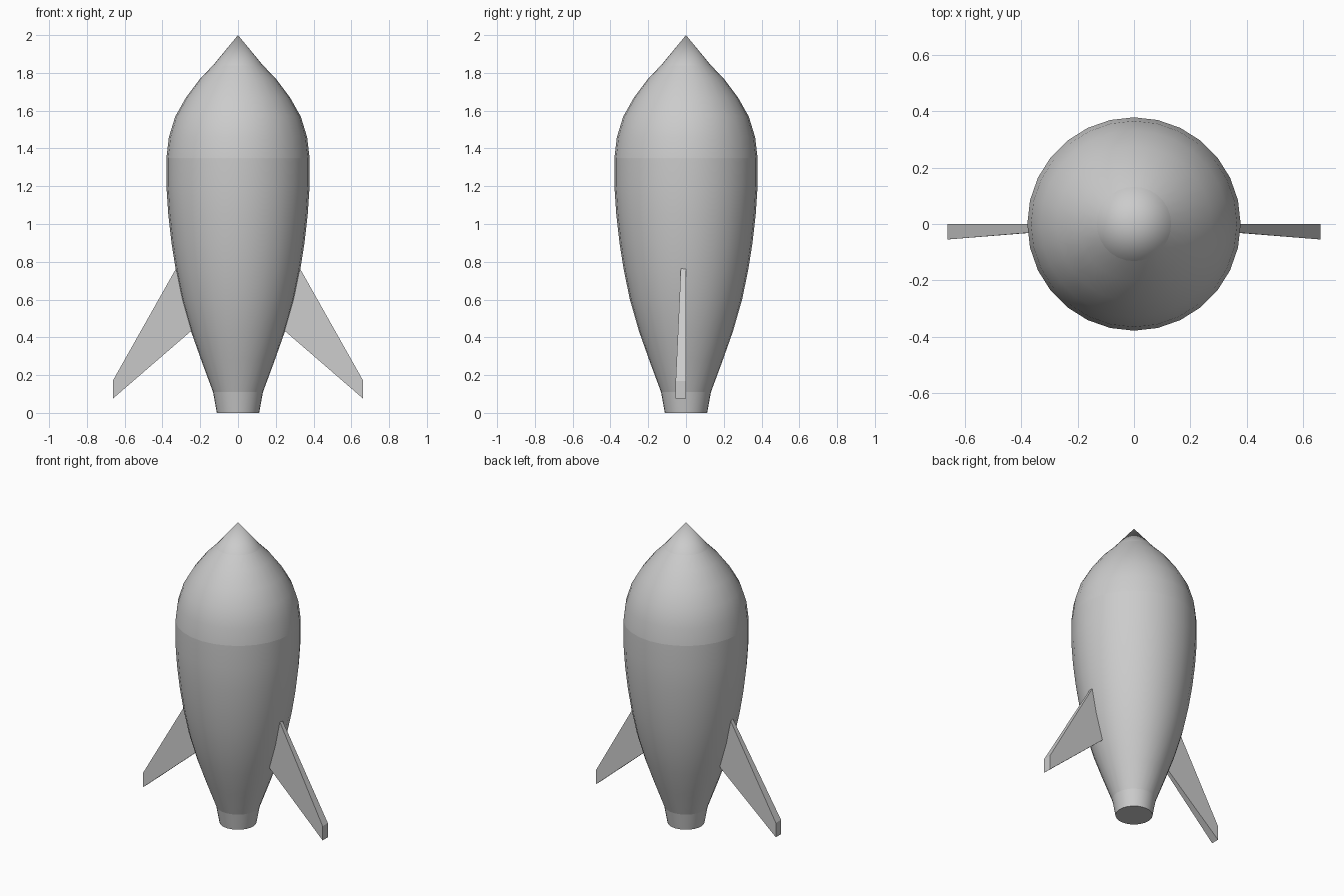
import bpy, bmesh, math

if "Cube" in bpy.data.objects:
    bpy.data.objects.remove(bpy.data.objects["Cube"])

SIDES = 28

def finish(bm, name, angle=None):
    bmesh.ops.recalc_face_normals(bm, faces=bm.faces)
    mesh = bpy.data.meshes.new(name)
    bm.to_mesh(mesh)
    bm.free()
    obj = bpy.data.objects.new(name, mesh)
    bpy.context.collection.objects.link(obj)
    if angle:
        bpy.ops.object.select_all(action='DESELECT')
        obj.select_set(True)
        bpy.context.view_layer.objects.active = obj
        bpy.ops.object.shade_smooth_by_angle(angle=math.radians(angle))
    return obj

def turned(name, profile, cap_bottom=False):
    """Lathe a (radius, z) profile around the z axis; radius 0 closes to a point."""
    bm = bmesh.new()
    rings = []
    for r, z in profile:
        if r == 0:
            rings.append([bm.verts.new((0, 0, z))] * SIDES)
        else:
            rings.append([bm.verts.new((r * math.cos(i * math.tau / SIDES),
                                        r * math.sin(i * math.tau / SIDES), z))
                          for i in range(SIDES)])
    for a, b in zip(rings, rings[1:]):
        for i in range(SIDES):
            j = (i + 1) % SIDES
            quad = [a[i], a[j], b[j], b[i]]
            bm.faces.new(list(dict.fromkeys(quad)))
    if cap_bottom:
        bm.faces.new(rings[0])
    return finish(bm, name, 40)

# Hull sections, separate so that the seams stay crisp
turned("exhaust_nozzle", [(0.112, 0), (0.132, 0.11)], cap_bottom=True)
turned("lower_hull", [(0.132, 0.11), (0.195, 0.28), (0.248, 0.43), (0.297, 0.60),
                      (0.33, 0.76), (0.352, 0.90), (0.369, 1.05), (0.379, 1.20),
                      (0.379, 1.35)])
turned("upper_hull", [(0.379, 1.35), (0.366, 1.46), (0.332, 1.57), (0.275, 1.67),
                      (0.20, 1.77), (0.132, 1.84)])
turned("nose_tip", [(0.132, 1.84), (0, 2.0)])

# Swept fins: flat at y = 0, thickening towards the tip on the front side
FIN = [(0.30, 0.814, 0.025), (0.663, 0.17, 0.055),
       (0.663, 0.075, 0.055), (0.20, 0.475, 0.018)]   # x, z, thickness

def fin(name, side):
    bm = bmesh.new()
    back = [bm.verts.new((side * x, 0, z)) for x, z, t in FIN]
    front = [bm.verts.new((side * x, -t, z)) for x, z, t in FIN]
    bm.faces.new(back)
    bm.faces.new(front)
    for i in range(4):
        j = (i + 1) % 4
        bm.faces.new((back[i], back[j], front[j], front[i]))
    return finish(bm, name)

fin("right_fin", 1)
fin("left_fin", -1)
